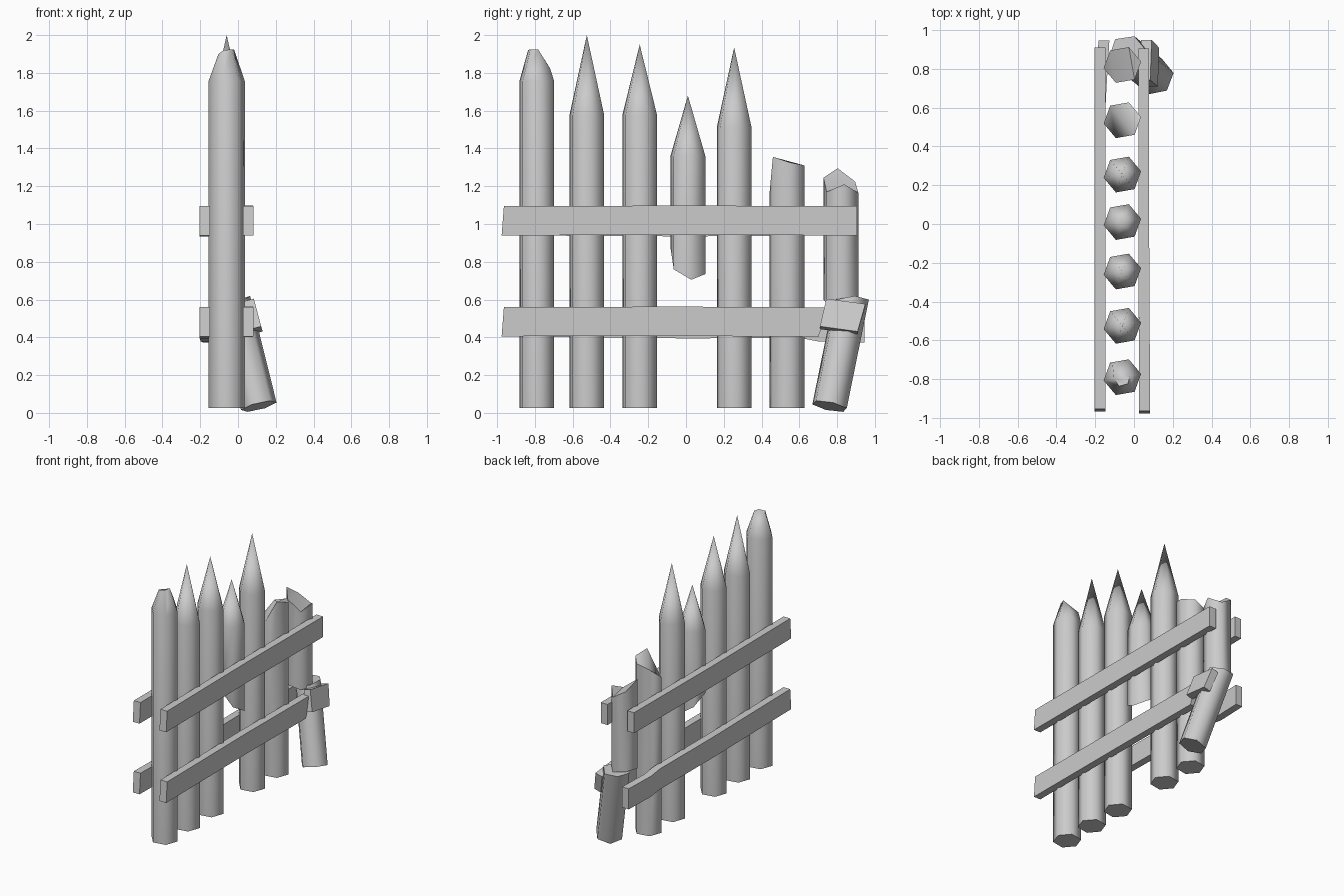
import bpy, bmesh
from math import radians, cos, sin
from mathutils import Vector, Matrix, Euler

cube = bpy.data.objects.get("Cube")
if cube:
    bpy.data.objects.remove(cube)

wood = bpy.data.materials.new("grey_wood")
wood.use_nodes = True
GREY = (0.6, 0.6, 0.6, 1)
wood.diffuse_color = GREY
wood.node_tree.nodes["Principled BSDF"].inputs["Base Color"].default_value = GREY

POST_X, RADIUS, BASE = -0.06, 0.098, 0.025


def finish(name, bm, angle, matrix=None):
    bmesh.ops.recalc_face_normals(bm, faces=bm.faces)
    mesh = bpy.data.meshes.new(name)
    bm.to_mesh(mesh)
    bm.free()
    mesh.materials.append(wood)
    mesh.shade_smooth()
    mesh.set_sharp_from_angle(angle=radians(angle))
    obj = bpy.data.objects.new(name, mesh)
    bpy.context.collection.objects.link(obj)
    if matrix:
        obj.matrix_world = matrix
    return obj


def loft(rings, tip=None):
    """Skin a list of vertex rings; close with caps or a pointed tip."""
    bm = bmesh.new()
    loops = [[bm.verts.new(p) for p in ring] for ring in rings]
    n = len(loops[0])
    for low, high in zip(loops, loops[1:]):
        for i in range(n):
            j = (i + 1) % n
            bm.faces.new((low[i], low[j], high[j], high[i]))
    caps = [bm.faces.new(loops[0])]
    if tip:
        apex = bm.verts.new(tip)
        for i in range(n):
            j = (i + 1) % n
            bm.faces.new((loops[-1][i], loops[-1][j], apex))
            bm.edges.get((loops[-1][i], loops[-1][j])).smooth = False
    else:
        caps.append(bm.faces.new(loops[-1]))
    # caps on broken ends are crooked, so they get hard borders and triangles
    for cap in caps:
        for edge in cap.edges:
            edge.smooth = False
    bmesh.ops.triangulate(bm, faces=caps)
    return bm


def hexagon(heights, scales=1):
    """Six points, with one height and scale each or shared by all."""
    if not isinstance(heights, (list, tuple)):
        heights = [heights] * 6
    if not isinstance(scales, (list, tuple)):
        scales = [scales] * 6
    return [(RADIUS * s * cos(radians(10 + 60 * i)),
             RADIUS * s * sin(radians(10 + 60 * i)), z)
            for i, (z, s) in enumerate(zip(heights, scales))]


def post(name, y, rings, tip_z=None):
    tip = (0, 0, tip_z) if tip_z else None
    return finish(name, loft(rings, tip), 65, Matrix.Translation((POST_X, y, 0)))


# pointed posts, one of them hanging with a broken lower end
broken_base = [0.705, 0.735, 0.80, 0.88, 0.875, 0.76]
for name, y, base, shoulder, tip in (
        ("pointed_post_front", -0.525, BASE, 1.575, 2.0),
        ("pointed_post_middle", -0.245, BASE, 1.575, 1.95),
        ("hanging_post", 0.01, broken_base, 1.36, 1.68),
        ("pointed_post_back", 0.255, BASE, 1.51, 1.935)):
    post(name, y, [hexagon(base), hexagon(shoulder)], tip)

# post with a blunted point
post("blunt_post", -0.79, [
    hexagon(BASE), hexagon(1.755),
    hexagon([1.925, 1.82, 1.84, 1.90, 1.92, 1.925],
            [0.4, 0.78, 0.8, 0.45, 0.5, 0.45])])

# snapped posts
post("snapped_post", 0.535, [
    hexagon(BASE), hexagon([1.325, 1.31, 1.28, 1.2, 1.17, 1.355])])
post("snapped_post_upper", 0.82, [
    hexagon([0.58, 0.6, 0.62, 0.62, 0.6, 0.58]),
    hexagon([1.21, 1.165, 1.225, 1.295, 1.245, 1.17])])

# fallen lower half of the last post
foot, head = Vector((0.11, 0.76, 0.035)), Vector((-0.03, 0.875, 0.6))
axis = head - foot
lean = Vector((0, 0, 1)).rotation_difference(axis).to_matrix().to_4x4()
top = axis.length
finish("snapped_post_lower",
       loft([hexagon(0), hexagon([top, top + 0.01, top + 0.03, top + 0.02, top, top - 0.03])]),
       65, Matrix.Translation(foot) @ lean)


def rail(name, path, thick=0.056, tall=0.155, skew=0.0):
    """Plank through (x, y, z) centres; skew slants the far end."""
    rings = []
    for k, (x, y, z) in enumerate(path):
        slant = skew if k == len(path) - 1 else 0.006 if k == 0 else 0
        rings.append([(x + sx * thick / 2, y + sz * slant, z + sz * tall / 2)
                      for sx, sz in ((-1, -1), (1, -1), (1, 1), (-1, 1))])
    return finish(name, loft(rings), 30)


# cross rails on both sides
rail("upper_rail_left", [(0.055, -0.97, 1.017), (0.05, 0, 1.02), (0.05, 0.905, 1.017)])
rail("upper_rail_right", [(-0.175, -0.96, 1.017), (-0.175, 0, 1.012), (-0.175, 0.91, 1.017)])
rail("lower_rail_left", [(0.055, -0.97, 0.483), (0.05, 0, 0.485), (0.05, 0.73, 0.48)],
     skew=0.03)
rail("lower_rail_right", [(-0.175, -0.96, 0.483), (-0.175, 0, 0.472), (-0.175, 0.6, 0.475),
                          (-0.17, 0.7, 0.456), (-0.155, 0.945, 0.45)])

# broken off rail end resting on the fallen half
chip = rail("broken_rail_end", [(0, -0.105, 0), (0, 0.1, 0)], skew=0.01)
chip.matrix_world = (Matrix.Translation((0.08, 0.83, 0.51))
                     @ Euler((radians(-8), radians(-15), 0)).to_matrix().to_4x4())
